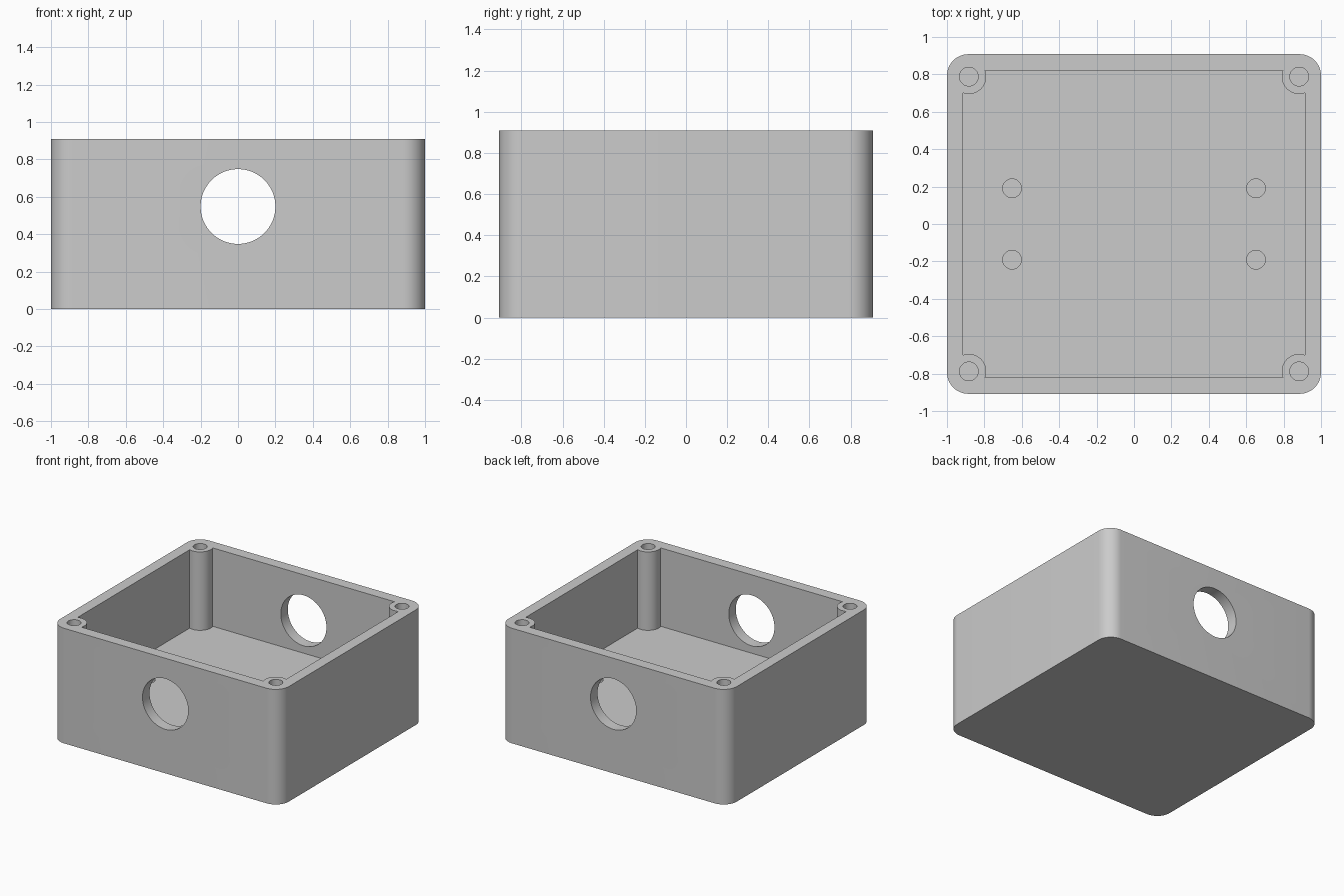
import bpy, bmesh, math
from mathutils import Matrix

W, D, H = 1.0, 0.908, 0.91        # half width, half depth, height
FLOOR = 0.29                      # top of the thick floor
BOSS = (0.883, 0.788)             # corner screw post position
FLOOR_HOLE = (0.652, 0.191)       # blind floor hole position

old = bpy.data.objects.get("Cube")
if old:
    bpy.data.objects.remove(old, do_unlink=True)

grey = bpy.data.materials.new("light_grey")
grey.use_nodes = True
colour = (0.6, 0.6, 0.6, 1)
grey.diffuse_color = colour
grey.node_tree.nodes["Principled BSDF"].inputs["Base Color"].default_value = colour


def add_object(name, bm):
    mesh = bpy.data.meshes.new(name)
    bm.to_mesh(mesh)
    bm.free()
    obj = bpy.data.objects.new(name, mesh)
    bpy.context.collection.objects.link(obj)
    mesh.materials.append(grey)
    return obj


def block(name, half_x, half_y, z0, z1, radius=0):
    """Box with optional rounded vertical edges."""
    bm = bmesh.new()
    size = Matrix.Diagonal((2 * half_x, 2 * half_y, z1 - z0, 1))
    bmesh.ops.create_cube(bm, size=1, matrix=Matrix.Translation((0, 0, (z0 + z1) / 2)) @ size)
    if radius:
        upright = [e for e in bm.edges
                   if abs(e.verts[0].co.z - e.verts[1].co.z) > 0.01]
        bmesh.ops.bevel(bm, geom=upright, offset=radius, segments=12,
                        profile=0.5, affect='EDGES')
    return add_object(name, bm)


def four_cylinders(name, spot, radius, z0, z1):
    """Upright cylinders mirrored into all four quadrants."""
    bm = bmesh.new()
    for sx in (-1, 1):
        for sy in (-1, 1):
            place = Matrix.Translation((sx * spot[0], sy * spot[1], (z0 + z1) / 2))
            bmesh.ops.create_cone(bm, cap_ends=True, segments=48, radius1=radius,
                                  radius2=radius, depth=z1 - z0, matrix=place)
    return add_object(name, bm)


def cut(target, cutter):
    cutter.hide_render = True
    mod = target.modifiers.new("cut", 'BOOLEAN')
    mod.operation = 'DIFFERENCE'
    mod.solver = 'EXACT'
    mod.object = cutter
    bpy.context.view_layer.objects.active = target
    bpy.ops.object.modifier_apply(modifier=mod.name)
    bpy.data.objects.remove(cutter, do_unlink=True)


# Enclosure body
body = block("enclosure_body", W, D, 0, H, 0.115)

# Cavity, leaving the corner screw posts standing
cavity = block("cavity_cutter", 0.913, 0.82, FLOOR, H + 0.2)
cut(cavity, four_cylinders("post_cutter", BOSS, 0.093, FLOOR - 0.1, H + 0.4))
cut(body, cavity)

# Screw holes in the posts and blind mounting holes in the floor
cut(body, four_cylinders("screw_hole_cutter", BOSS, 0.05, 0.3, H + 0.1))
cut(body, four_cylinders("floor_hole_cutter", FLOOR_HOLE, 0.05, 0.1, FLOOR + 0.1))

# Round cable opening through the front and back walls
bm = bmesh.new()
bmesh.ops.create_cone(bm, cap_ends=True, segments=64, radius1=0.2, radius2=0.2, depth=3,
                      matrix=Matrix.Translation((0, 0, 0.548)) @ Matrix.Rotation(math.pi / 2, 4, 'X'))
cut(body, add_object("cable_hole_cutter", bm))

# Smooth curves, sharp edges
bpy.ops.object.select_all(action='DESELECT')
body.select_set(True)
bpy.context.view_layer.objects.active = body
bpy.ops.object.shade_smooth_by_angle(angle=math.radians(30))
